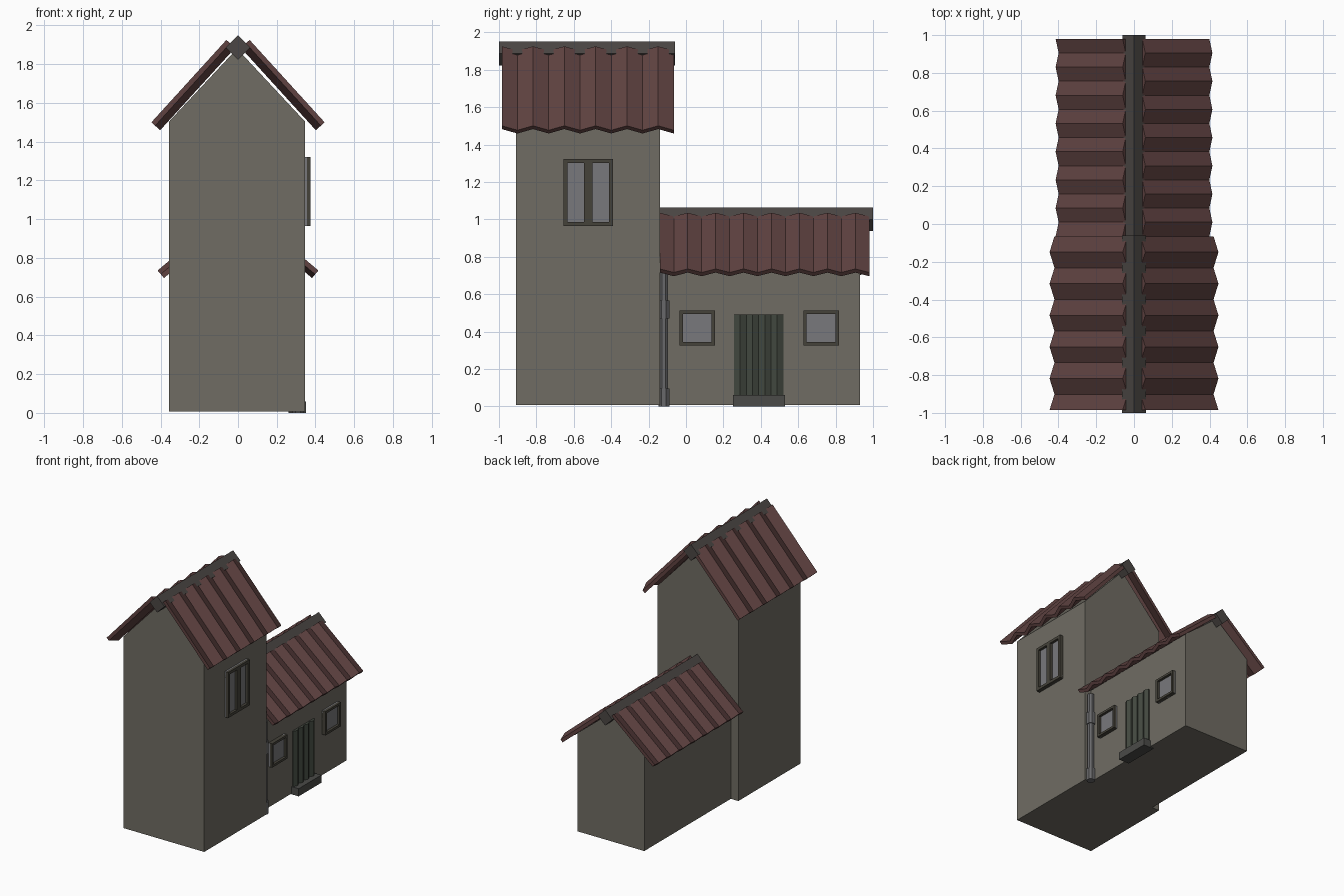
import bpy, math
from mathutils import Vector

if "Cube" in bpy.data.objects:
    bpy.data.objects.remove(bpy.data.objects["Cube"])


def material(name, rgb):
    m = bpy.data.materials.new(name)
    m.diffuse_color = (*rgb, 1)
    m.use_nodes = True
    m.node_tree.nodes["Principled BSDF"].inputs["Base Color"].default_value = m.diffuse_color
    return m


PLASTER = material("plaster", (0.16, 0.15, 0.125))
TILE = material("roof_tile", (0.115, 0.055, 0.053))
RIDGE = material("ridge_stone", (0.07, 0.062, 0.058))
FRAME = material("window_wood", (0.06, 0.055, 0.042))
GLASS = material("glass", (0.19, 0.19, 0.20))
GREEN = material("door_paint", (0.055, 0.065, 0.05))
METAL = material("pipe_metal", (0.14, 0.14, 0.145))
STONE = material("step_stone", (0.07, 0.07, 0.065))


def make(name, verts, faces, mat):
    me = bpy.data.meshes.new(name)
    me.from_pydata(verts, [], faces)
    me.materials.append(mat)
    ob = bpy.data.objects.new(name, me)
    bpy.context.collection.objects.link(ob)
    return ob


def loft(name, rings, mat):
    """Skin a list of equal closed rings and cap both ends."""
    n = len(rings[0])
    verts = [v for r in rings for v in r]
    faces = [(i * n + j, i * n + (j + 1) % n, (i + 1) * n + (j + 1) % n, (i + 1) * n + j)
             for i in range(len(rings) - 1) for j in range(n)]
    last = (len(rings) - 1) * n
    faces += [tuple(reversed(range(n))), tuple(range(last, last + n))]
    ob = make(name, verts, faces, mat)
    import bmesh
    bm = bmesh.new()
    bm.from_mesh(ob.data)
    bmesh.ops.recalc_face_normals(bm, faces=bm.faces)
    bm.to_mesh(ob.data)
    bm.free()
    return ob


def extrude_y(name, profile, y0, y1, mat):
    return loft(name, [[(x, y, z) for x, z in profile] for y in (y0, y1)], mat)


def box(name, x, y, z, mat):
    return extrude_y(name, [(x[0], z[0]), (x[1], z[0]), (x[1], z[1]), (x[0], z[1])], *y, mat)


def gabled_walls(name, x0, x1, y0, y1, eave, apex):
    xm = (x0 + x1) / 2
    extrude_y(name, [(x0, 0.007), (x1, 0.007), (x1, eave), (xm, apex), (x0, eave)], y0, y1, PLASTER)


def roof_panel(name, side, eave, top, y0, y1, count, amp, thick, phase):
    """Zigzag sheet running along y; rows alternate outward and inward."""
    e, t = Vector(eave), Vector(top)
    d = (t - e).normalized()
    normal = Vector((d.y, -d.x))
    rings = []
    for i in range(count + 1):
        y = y0 + (y1 - y0) * i / count
        n = -amp * ((i + phase) % 2)
        pts = [e + normal * n, t + normal * n,
               t + normal * (n - thick), e + normal * (n - thick)]
        rings.append([(side * p.x, y, p.y) for p in pts])
    loft(name, rings, TILE)


def ridge_cap(name, y0, y1, z, r):
    extrude_y(name, [(r, z), (0, z + r), (-r, z), (0, z - r)], y0, y1, RIDGE)


def window(name, x, y, z, depth, border, mullion=0):
    """Framed window on a +x wall with an optional centre post."""
    box(name + "_glass", (x - 0.01, x + depth * 0.35), y, z, GLASS)
    xr = (x - 0.01, x + depth)
    for part, yr in (("left", (y[0], y[0] + border)), ("right", (y[1] - border, y[1]))):
        box(f"{name}_frame_{part}", xr, yr, z, FRAME)
    inner = (y[0] + border, y[1] - border)
    for part, zr in (("sill", (z[0], z[0] + border)), ("head", (z[1] - border, z[1]))):
        box(f"{name}_frame_{part}", xr, inner, zr, FRAME)
    if mullion:
        m = sum(y) / 2
        box(name + "_mullion", xr, (m - mullion / 2, m + mullion / 2),
            (z[0] + border, z[1] - border), FRAME)


# Walls
gabled_walls("tower_walls", -0.355, 0.345, -0.91, -0.14, 1.505, 1.88)
gabled_walls("wing_walls", -0.29, 0.29, -0.15, 0.93, 0.775, 1.01)

# Roofs
for side, label in ((1, "right"), (-1, "left")):
    roof_panel(f"tower_roof_{label}", side, (0.447, 1.50), (0.06, 1.925),
               -0.985, -0.065, 11, 0.035, 0.026, 0)
    roof_panel(f"wing_roof_{label}", side, (0.415, 0.735), (0.06, 1.035),
               -0.14, 0.98, 15, 0.025, 0.026, 0 if side == 1 else 1)
ridge_cap("tower_ridge", -1.0, -0.06, 1.886, 0.064)
ridge_cap("wing_ridge", -0.14, 1.0, 1.0, 0.062)

# Windows
window("tower_window", 0.345, (-0.655, -0.39), (0.965, 1.322), 0.03, 0.022, 0.045)
window("wing_window_near", 0.29, (-0.035, 0.155), (0.325, 0.512), 0.03, 0.018)
window("wing_window_far", 0.29, (0.627, 0.817), (0.325, 0.512), 0.03, 0.018)

# Door with folded slats
slats = 8
rings = []
for i in range(slats + 1):
    y = 0.257 + 0.263 * i / slats
    x = 0.315 if i % 2 else 0.298
    rings.append([(0.28, y, 0.05), (x, y, 0.05), (x, y, 0.492), (0.28, y, 0.492)])
loft("door", rings, GREEN)
box("door_step", (0.26, 0.35), (0.25, 0.53), (0, 0.06), STONE)

# Drainpipe with collars
for name, r, z0, z1 in (("drainpipe", 0.025, 0.0, 0.72),
                        ("pipe_collar_low", 0.032, 0.0, 0.095),
                        ("pipe_collar_high", 0.032, 0.47, 0.565)):
    ring = [(r * math.cos(math.tau * (k + 0.5) / 8), r * math.sin(math.tau * (k + 0.5) / 8))
            for k in range(8)]
    loft(name, [[(0.31 + a, -0.118 + b, z) for a, b in ring] for z in (z0, z1)], METAL)
